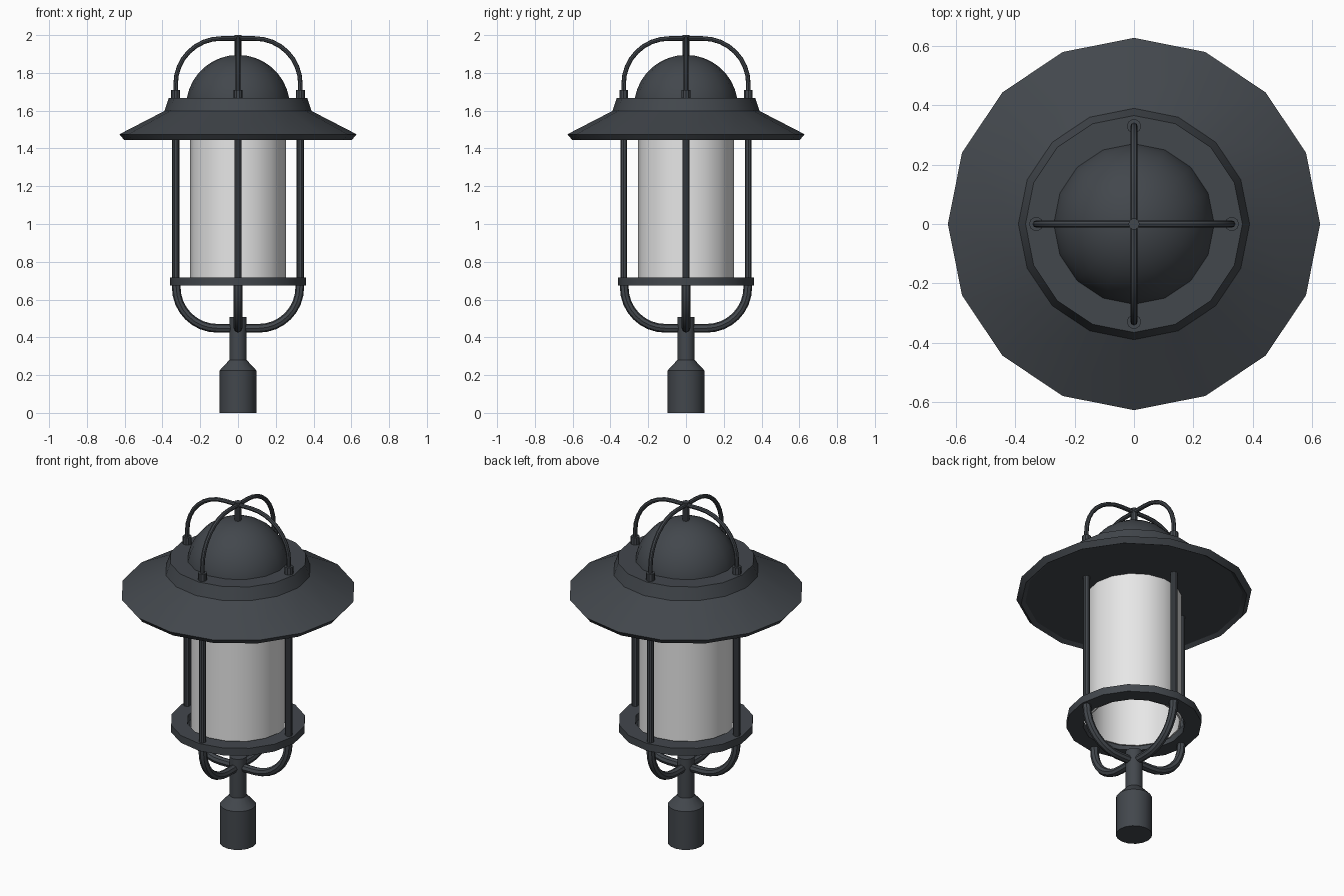
import bpy, bmesh, math
from math import sin, cos, pi, radians

if "Cube" in bpy.data.objects:
    bpy.data.objects.remove(bpy.data.objects["Cube"])


def material(name, rgb):
    m = bpy.data.materials.new(name)
    m.diffuse_color = (*rgb, 1)
    m.use_nodes = True
    m.node_tree.nodes["Principled BSDF"].inputs["Base Color"].default_value = m.diffuse_color
    return m


IRON = material("dark iron", (0.055, 0.063, 0.073))
GLASS = material("frosted glass", (0.8, 0.8, 0.8))


def finish(ob, mat):
    ob.data.materials.clear()
    ob.data.materials.append(mat)
    bpy.ops.object.select_all(action='DESELECT')
    ob.select_set(True)
    bpy.context.view_layer.objects.active = ob
    bpy.ops.object.shade_smooth_by_angle(angle=radians(30))
    return ob


def lathe(name, profile, mat=IRON, sides=16, at=(0, 0, 0), loop=False):
    """Spin (radius, z) points round z; loop joins the last point to the first."""
    bm = bmesh.new()
    rings = []
    for r, z in profile:
        if r == 0:
            rings.append([bm.verts.new((0, 0, z))] * sides)
        else:
            rings.append([bm.verts.new((r * cos(2 * pi * i / sides), r * sin(2 * pi * i / sides), z))
                          for i in range(sides)])
    pairs = list(zip(rings, rings[1:])) + ([(rings[-1], rings[0])] if loop else [])
    for a, b in pairs:
        for i in range(sides):
            j = (i + 1) % sides
            quad = list(dict.fromkeys((a[i], a[j], b[j], b[i])))
            bm.faces.new(quad)
    bmesh.ops.recalc_face_normals(bm, faces=bm.faces)
    me = bpy.data.meshes.new(name)
    bm.to_mesh(me)
    bm.free()
    ob = bpy.data.objects.new(name, me)
    ob.location = at
    bpy.context.collection.objects.link(ob)
    return finish(ob, mat)


def cylinder(name, r, z0, z1, sides=10, at=(0, 0, 0)):
    return lathe(name, [(0, z0), (r, z0), (r, z1), (0, z1)], sides=sides, at=at)


def tube(name, points, radius, angle):
    """Round bar along (x, z) points, turned about z."""
    cu = bpy.data.curves.new(name, 'CURVE')
    cu.dimensions = '3D'
    cu.bevel_depth = radius
    cu.bevel_resolution = 2
    cu.use_fill_caps = True
    sp = cu.splines.new('POLY')
    sp.points.add(len(points) - 1)
    for p, (x, z) in zip(sp.points, points):
        p.co = (x * cos(angle), x * sin(angle), z, 1)
    ob = bpy.data.objects.new(name, cu)
    bpy.context.collection.objects.link(ob)
    bpy.ops.object.select_all(action='DESELECT')
    ob.select_set(True)
    bpy.context.view_layer.objects.active = ob
    bpy.ops.object.convert(target='MESH')
    return finish(bpy.context.view_layer.objects.active, IRON)


def arc(cx, cz, r, a0, a1, n=8):
    return [(cx + r * cos(radians(a0 + (a1 - a0) * i / n)),
             cz + r * sin(radians(a0 + (a1 - a0) * i / n))) for i in range(n + 1)]


# Post fitting at the bottom
lathe("post_fitting", [(0, 0), (0.097, 0), (0.097, 0.225), (0.046, 0.28), (0.046, 0.508), (0, 0.508)])

# Ring under the glass
lathe("lower_ring", [(0.272, 0.675), (0.361, 0.675), (0.361, 0.718), (0.272, 0.718)], loop=True)

# Open glass cylinder
lathe("glass", [(0.253, 0.69), (0.253, 1.47), (0.245, 1.47), (0.245, 0.69)], GLASS, loop=True)

# Wide shade with collar
lathe("shade", [(0, 1.46), (0.58, 1.46), (0.603, 1.445), (0.628, 1.475), (0.39, 1.598),
                (0.366, 1.668), (0, 1.668)])

# Dome cap
lathe("dome", [(0, 1.62)] + arc(0, 1.62, 0.275, 0, 80, 8) + [(0, 1.895)])

# Four uprights, lower arms and sockets
for k in range(4):
    a = k * pi / 2
    at = (0.33 * cos(a), 0.33 * sin(a), 0)
    cylinder(f"upright_{k}", 0.019, 0.70, 1.47, at=at)
    cylinder(f"cage_socket_{k}", 0.024, 1.65, 1.71, at=at)
    tube(f"lower_arm_{k}", [(0.327, 0.69)] + arc(0.11, 0.665, 0.217, 0, -90) + [(0, 0.448)], 0.023, a)

# Two crossing hoops over the dome, tied by a centre pin
half = [(0.33, 1.69)] + arc(0.09, 1.742, 0.24, 0, 90)
hoop = half + [(-x, z) for x, z in reversed(half)]
for k in range(2):
    tube(f"cage_hoop_{k}", hoop, 0.012, k * pi / 2)
cylinder("cage_pin", 0.019, 1.88, 2.0)
